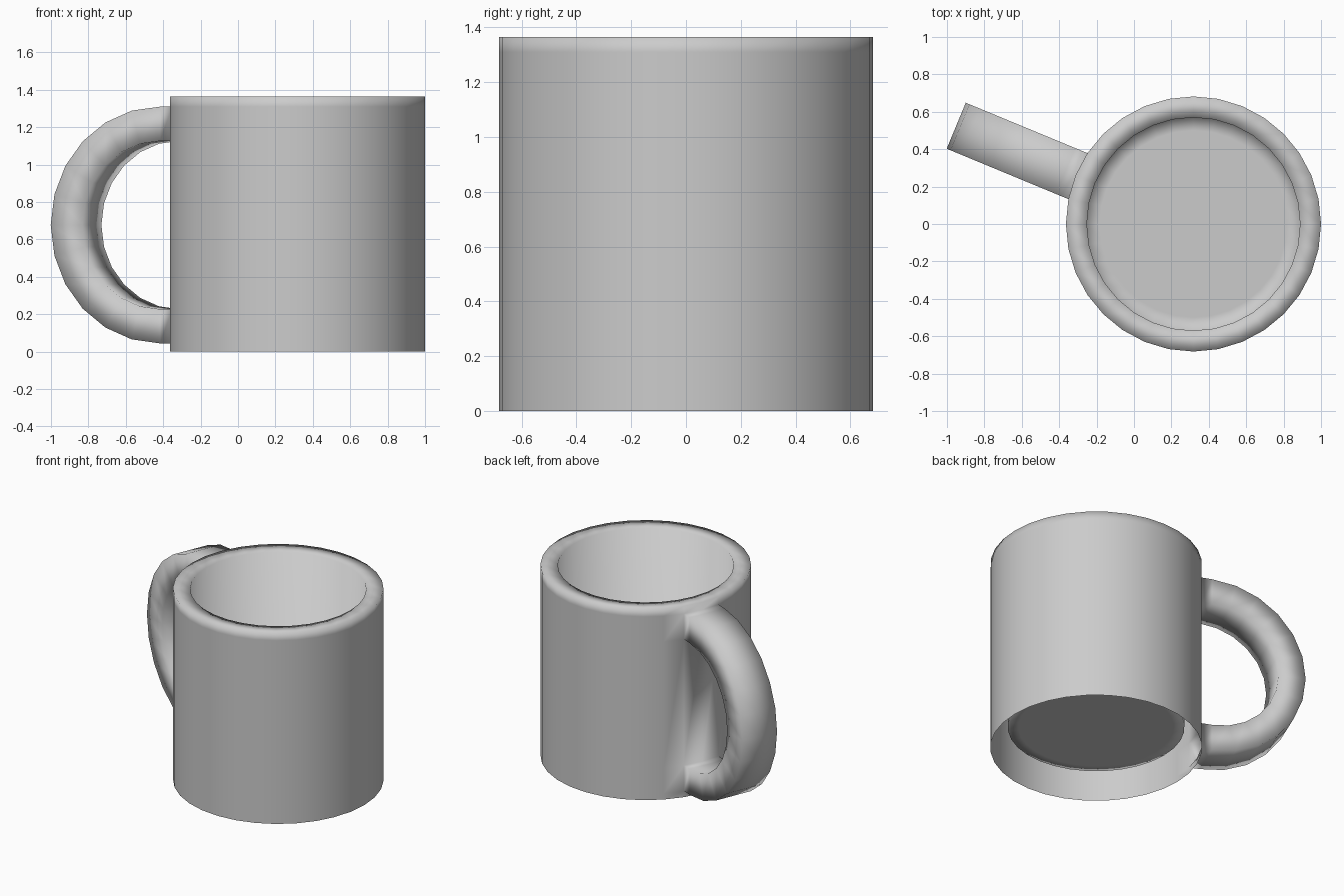
import bpy, bmesh
from math import sin, cos, radians, pi

if "Cube" in bpy.data.objects:
    bpy.data.objects.remove(bpy.data.objects["Cube"])

N = 32                                  # sides of the cup
CX, R, R_IN = 0.318, 0.682, 0.57
H, FLOOR = 1.365, 0.155
MID = 0.677                             # handle centre height
ARC_R, OUT, INN = 0.74, 0.633, 0.45     # handle arc centre distance and radii
A0 = 2 * pi * 14 / N                    # handle direction
HALF = R * sin(2 * pi / N)              # handle half width

bm = bmesh.new()


def ring(r, z):
    return [bm.verts.new((CX + r * cos(2 * pi * i / N), r * sin(2 * pi * i / N), z))
            for i in range(N)]


def handle_point(r, s, z):
    return bm.verts.new((CX + r * cos(A0) - s * sin(A0), r * sin(A0) + s * cos(A0), z))


def bridge(a, b, skip=()):
    n = len(a)
    for i in range(n):
        if i not in skip:
            j = (i + 1) % n
            bm.faces.new((a[i], a[j], b[j], b[i]))


# Outer wall, with two openings left for the handle roots
levels = [ring(R, z) for z in (0, MID - OUT, MID - INN, MID + INN, MID + OUT, H)]
for k in range(5):
    bridge(levels[k], levels[k + 1], (13, 14) if k in (1, 3) else ())

# Rim, inner wall and raised floor; the underside is open
rims = [levels[5], ring(R_IN, H - 0.005), ring(R_IN, FLOOR), ring(0.5, FLOOR)]
for a, b in zip(rims, rims[1:]):
    bridge(a, b)
bm.faces.new(rims[-1])


# Handle: rectangular section swept round a half circle
def section(outer, inner):
    return outer + inner[::-1]


sections = [section(levels[4][13:16], levels[3][13:16])]
for deg in range(90, -91, -15):
    t = radians(deg)
    rows = [[handle_point(ARC_R + q * cos(t), s, MID + q * sin(t))
             for s in (HALF * -1, 0, HALF)] for q in (OUT, INN)]
    sections.append(section(*rows))
sections.append(section(levels[1][13:16], levels[2][13:16]))
for a, b in zip(sections, sections[1:]):
    bridge(a, b)

bmesh.ops.recalc_face_normals(bm, faces=bm.faces)
for f in bm.faces:
    f.smooth = True
mesh = bpy.data.meshes.new("mug")
bm.to_mesh(mesh)
bm.free()
bpy.context.collection.objects.link(bpy.data.objects.new("mug", mesh))
